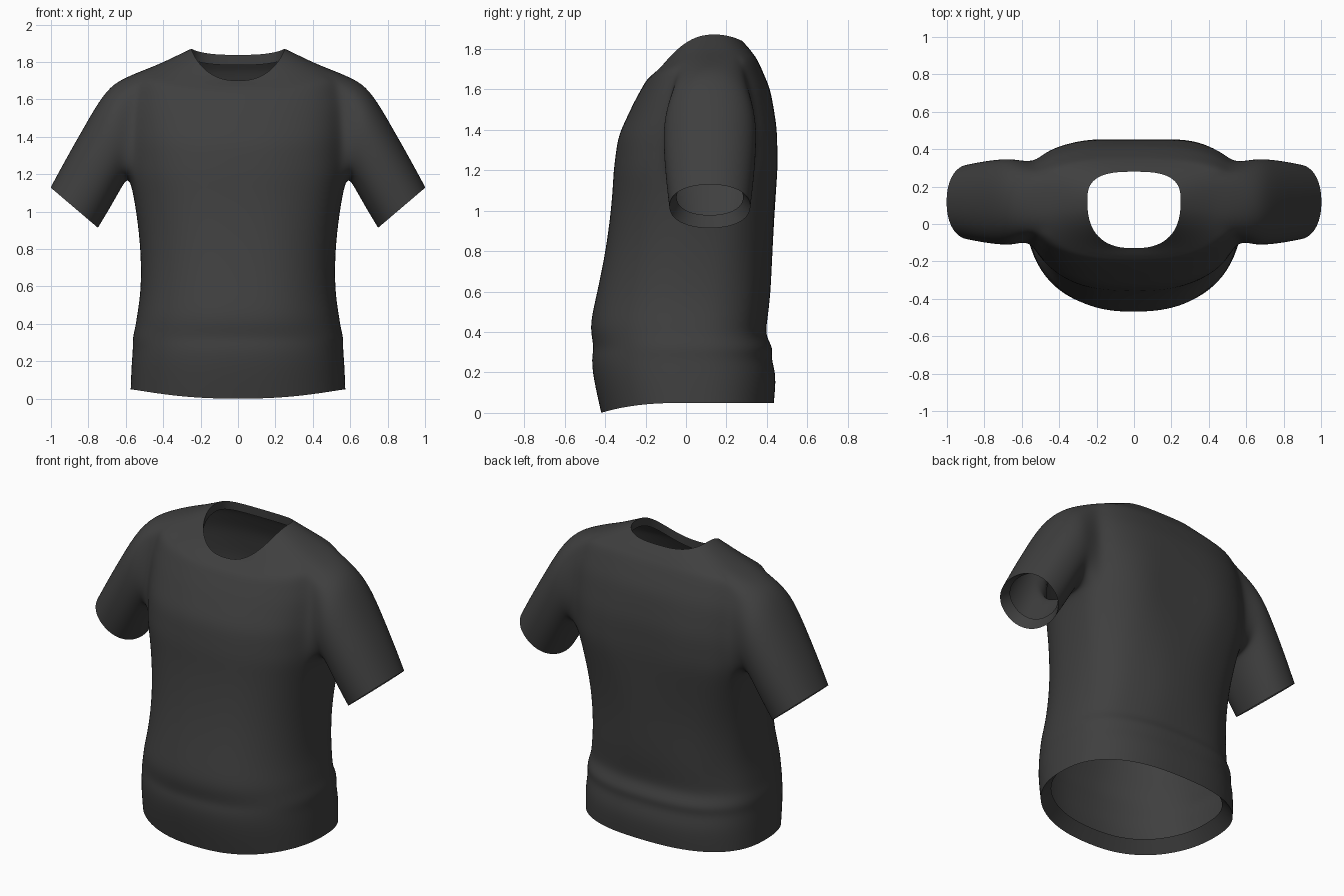
import bpy, bmesh, math
from mathutils import Vector

if "Cube" in bpy.data.objects:
    bpy.data.objects.remove(bpy.data.objects["Cube"])

COLS = 48                     # points around the torso
ARM_FRONT, ARM_BACK = 3, 4    # armhole extent in columns
ARM_ROWS = 6                  # armhole height in rows

# body rows: height, half width, front y, back y
BODY = [
    (.05, .575, -.42, .435), (.19, .57, -.46, .449), (.27, .562, -.468, .42),
    (.32, .566, -.456, .435), (.38, .55, -.468, .393), (.45, .54, -.474, .40),
    (.58, .518, -.445, .416), (.82, .52, -.395, .425), (1.07, .555, -.365, .45),
]
# yoke rows: half width, side z, front y, front z, back y, back z
YOKE = [
    (.58, 1.19, -.36, 1.19, .465, 1.21), (.59, 1.38, -.335, 1.37, .457, 1.41),
    (.59, 1.57, -.258, 1.535, .418, 1.60), (.56, 1.735, -.20, 1.64, .355, 1.745),
    (.42, 1.79, -.168, 1.672, .318, 1.795), (.25, 1.872, -.13, 1.70, .28, 1.838),
]
# sleeve outline: top x, top z, bottom x, bottom z
SLEEVE = [
    (.675, 1.70, .60, 1.165), (.74, 1.60, .615, 1.14), (.84, 1.425, .65, 1.08),
    (.925, 1.275, .695, 1.00), (1.003, 1.13, .748, .913),
]

# all torso rows; the front hem dips and the yoke gets a row between each pair
rows = []
for z, hw, yf, yb in BODY:
    rows.append((hw, z, yf, z - .05 * max(0, 1 - (z - .05) / .2), yb, z))
for a, b in zip(YOKE, YOKE[1:]):
    rows += [a, tuple((p + q) / 2 for p, q in zip(a, b))]
rows.append(YOKE[-1])
LO = len(BODY)
HI = LO + ARM_ROWS


def spow(v, p):
    return math.copysign(abs(v) ** p, v)


def torso_point(row, j):
    hw, zs, yf, zf, yb, zb = row
    a = 2 * math.pi * j / COLS
    c, s = math.cos(a), math.sin(a)
    upper = max(0, min(1, (zs - .8) / .4))      # squarer section at the yoke
    p = .8 - .1 * upper if s > 0 else .86 - .06 * upper
    ye, ze = (yb, zb) if s > 0 else (yf, zf)
    ys = .03 + .1 * min(.95, max(0, zs - .4))
    z = zs + (ze - zs) * abs(s) ** (2.4 if zs < .3 else 1.6)
    # soft cloth folds, stronger on the back, fading at hem and collar
    fade = max(0, min(1, (z - .2) / .3, (1.6 - z) / .4))
    amount = .014 if s > 0 else .005
    fold = 1 + fade * amount * math.sin(7 * a) * math.cos(4 * z + 2 * c)
    if s > 0:                                   # shallow hollow along the spine
        fold -= .04 * upper * fade * math.exp(-(c / .2) ** 2)
    return Vector((hw * spow(c, p), ys + (ye - ys) * abs(s) ** p * fold, z))


bm = bmesh.new()
crease = bm.edges.layers.float.new("crease_edge")


def bridge(a, b):
    n = len(a)
    for i in range(n):
        k = (i + 1) % n
        bm.faces.new((a[i], a[k], b[k], b[i]))


def fold_inside(ring, scale, shift):
    """Turned-in fabric band behind an open edge, with a crisp fold line."""
    mid = sum((v.co for v in ring), Vector()) / len(ring)
    inner = [bm.verts.new(mid + (v.co - mid) * scale + shift) for v in ring]
    bridge(ring, inner)
    for i in range(len(ring)):
        e = bm.edges.get((ring[i], ring[(i + 1) % len(ring)]))
        e[crease] = 1.0
        e.smooth = False


# torso with two open armholes
grid = [[bm.verts.new(torso_point(row, j)) for j in range(COLS)] for row in rows]
half = COLS // 2


def in_armhole(j):
    right = j + .5 if j < half else j + .5 - COLS
    left = half - (j + .5)
    return any(-ARM_FRONT < k < ARM_BACK for k in (right, left))


for r in range(len(rows) - 1):
    for j in range(COLS):
        if LO <= r < HI and in_armhole(j):
            continue
        k = (j + 1) % COLS
        bm.faces.new((grid[r][j], grid[r][k], grid[r + 1][k], grid[r + 1][j]))

# sleeves grown out of the armhole loops
F, B = ARM_FRONT, ARM_BACK
path = [(k, LO) for k in range(0, B)] + [(B, r) for r in range(LO, HI)]
path += [(k, HI) for k in range(B, -F, -1)] + [(-F, r) for r in range(HI, LO, -1)]
path += [(k, LO) for k in range(-F, 0)]
soften = []
for side in (1, -1):
    prev = [grid[r][k % COLS if side > 0 else half - k] for k, r in path]
    soften += prev
    for n, (tx, tz, bx, bz) in enumerate(SLEEVE):
        mid = Vector(((tx + bx) / 2, .118, (tz + bz) / 2))
        down = Vector((bx, mid.y, bz)) - mid
        depth = .234 - .002 * n * n
        ring = []
        for i in range(len(path)):
            a = 2 * math.pi * (i - .5) / len(path)
            p = mid + down * spow(math.cos(a), .92)
            p.y += depth * spow(math.sin(a), .92)
            ring.append(bm.verts.new((p.x * side, p.y, p.z)))
        bridge(prev, ring)
        if n == 0:
            soften += ring
        prev = ring
    fold_inside(prev, .82, Vector((-.035 * side, 0, .045)))

# hem and collar bands
fold_inside(grid[0], .89, Vector((0, 0, .07)))
fold_inside(grid[-1], 1.02, Vector((0, 0, -.055)))

# relax the armhole seams
for _ in range(2):
    bmesh.ops.smooth_vert(bm, verts=soften, factor=.35,
                          use_axis_x=True, use_axis_y=True, use_axis_z=True)
bmesh.ops.recalc_face_normals(bm, faces=bm.faces[:])
for f in bm.faces:
    f.smooth = True

mesh = bpy.data.meshes.new("shirt")
bm.to_mesh(mesh)
bm.free()
shirt = bpy.data.objects.new("shirt", mesh)
bpy.context.collection.objects.link(shirt)

cloth = bpy.data.materials.new("charcoal_cloth")
cloth.diffuse_color = (.05, .05, .05, 1)
cloth.use_nodes = True
cloth.node_tree.nodes["Principled BSDF"].inputs["Base Color"].default_value = cloth.diffuse_color
mesh.materials.append(cloth)

sub = shirt.modifiers.new("smooth_cloth", 'SUBSURF')
sub.levels = sub.render_levels = 2
